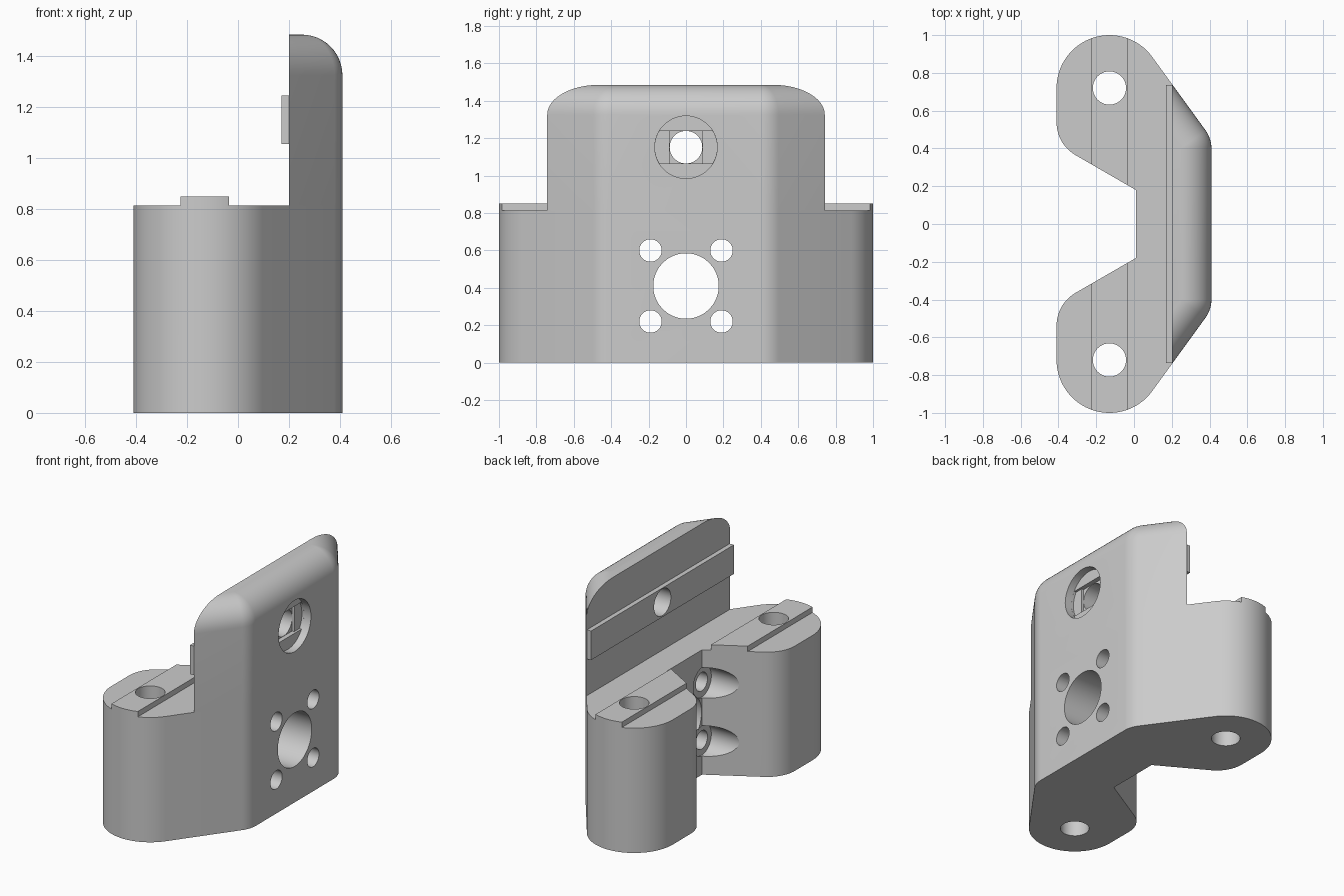
import bpy, bmesh, math
from mathutils import Matrix, Vector

if "Cube" in bpy.data.objects:
    bpy.data.objects.remove(bpy.data.objects["Cube"], do_unlink=True)

grey = bpy.data.materials.new("light grey")
grey.use_nodes = True
grey.diffuse_color = (0.6, 0.6, 0.6, 1)
grey.node_tree.nodes["Principled BSDF"].inputs["Base Color"].default_value = (0.6, 0.6, 0.6, 1)

# Main dimensions
FRONT, WALL, NOTCH = 0.41, 0.20, 0.01      # x positions
DECK, RIB_TOP, TOP = 0.815, 0.85, 1.485    # z positions
LOBE = Vector((-0.13, 0.72))
LOBE_R, CORNER_R, INNER_R, EDGE_R = 0.28, 0.162, 0.2, 0.16
SLOPE = math.radians(36)


def arc(c, r, a0, a1, n):
    return [(c[0] + r * math.cos(a0 + (a1 - a0) * i / n),
             c[1] + r * math.sin(a0 + (a1 - a0) * i / n)) for i in range(n + 1)]


def slope_y(x, inset):
    """y of the slanted outer side at x, moved inwards by inset."""
    return LOBE.y + (LOBE_R - inset - math.cos(SLOPE) * (x - LOBE.x)) / math.sin(SLOPE)


def mirrored(half):
    return half + [(x, -y) for x, y in reversed(half)]


def finish(name, bm):
    bmesh.ops.recalc_face_normals(bm, faces=bm.faces)
    me = bpy.data.meshes.new(name)
    bm.to_mesh(me)
    bm.free()
    me.materials.append(grey)
    ob = bpy.data.objects.new(name, me)
    bpy.context.collection.objects.link(ob)
    return ob


def loft(name, layers):
    """Closed solid through (outline, z) layers of equal length."""
    bm = bmesh.new()
    rings = [[bm.verts.new((x, y, z)) for x, y in pts] for pts, z in layers]
    bm.faces.new(rings[0])
    bm.faces.new(rings[-1])
    for a, b in zip(rings, rings[1:]):
        for i in range(len(a)):
            j = (i + 1) % len(a)
            bm.faces.new((a[i], a[j], b[j], b[i]))
    return finish(name, bm)


def box(name, lo, hi):
    bm = bmesh.new()
    lo, hi = Vector(lo), Vector(hi)
    bmesh.ops.create_cube(bm, size=1, matrix=Matrix.Translation((lo + hi) / 2)
                          @ Matrix.Diagonal((*(hi - lo), 1)))
    return finish(name, bm)


def cylinder(name, centre, r, length, along_x=False):
    bm = bmesh.new()
    turn = Matrix.Rotation(math.pi / 2, 4, 'Y') if along_x else Matrix()
    bmesh.ops.create_cone(bm, cap_ends=True, segments=48, radius1=r, radius2=r,
                          depth=length, matrix=Matrix.Translation(centre) @ turn)
    return finish(name, bm)


def x_hole(x0, x1, y, z, r):
    return cylinder("hole_cutter", ((x0 + x1) / 2, y, z), r, x1 - x0, True)


def combine(ob, tool, operation='DIFFERENCE'):
    """Apply a boolean and remove the helper object."""
    tool.hide_render = True
    mod = ob.modifiers.new("cut", 'BOOLEAN')
    mod.object, mod.operation, mod.solver = tool, operation, 'EXACT'
    bpy.context.view_layer.objects.active = ob
    bpy.ops.object.modifier_apply(modifier=mod.name)
    bpy.data.objects.remove(tool, do_unlink=True)


# Lower body: two rounded lobes joined by a bridge with a tapered notch
cx = FRONT - CORNER_R
corner = (cx, slope_y(cx, CORNER_R))
ix = -FRONT + INNER_R
inner = (ix, 0.18 + (INNER_R - 0.5 * (ix - NOTCH)) / math.cos(math.pi / 6))
half = (arc(corner, CORNER_R, 0, SLOPE, 8) + arc(LOBE, LOBE_R, SLOPE, math.pi, 32)
        + arc(inner, INNER_R, math.pi, math.pi * 4 / 3, 12) + [(NOTCH, 0.18)])
outline = mirrored(half)
body = loft("bracket_body", [(outline, 0), (outline, RIB_TOP)])

# Lower the deck on both sides of the raised rib
combine(body, box("deck_cutter", (-1, -2, DECK), (-0.225, 2, 1)))
combine(body, box("deck_cutter", (-0.035, -2, DECK), (1, 2, 1)))

# Vertical bolt holes, centre bore, and four screw holes with head recesses
combine(body, x_hole(-0.2, 0.6, 0, 0.41, 0.175))
for side in (-1, 1):
    combine(body, cylinder("hole_cutter", (LOBE.x, side * LOBE.y, 0.4), 0.088, 2))
    for z in (0.22, 0.60):
        combine(body, x_hole(-0.6, 0.02, side * 0.19, z, 0.1))
        combine(body, x_hole(-0.2, 0.6, side * 0.19, z, 0.06))

# Upright plate: its outer edge rolls over into the flat top
layers = []
for i in range(-1, 13):
    a = max(i, 0) / 12 * math.pi / 2
    inset = EDGE_R * (1 - math.cos(a))
    z = DECK if i < 0 else TOP - EDGE_R * (1 - math.sin(a))
    side = arc(corner, CORNER_R - inset, 0, SLOPE, 8) + [(WALL, slope_y(WALL, inset))]
    layers.append((mirrored(side), z))
plate = loft("upright_plate", layers)

# Locating strip on the inner face of the plate
strip = box("locating_strip", (0.17, -0.737, 1.055), (WALL, 0.737, 1.245))

# Plate hole with a stepped recess: round, then slot, then square
HZ, HR = 1.152, 0.087
combine(strip, x_hole(0, 0.6, 0, HZ, HR))
combine(plate, x_hole(0, 0.6, 0, HZ, HR))
combine(plate, x_hole(FRONT - 0.05, 0.6, 0, HZ, 0.167))
slot = x_hole(FRONT - 0.065, 0.5, 0, HZ, 0.1665)
combine(slot, box("slot_limit", (0, -1, HZ - HR - 0.001), (1, 1, HZ + HR + 0.001)), 'INTERSECT')
combine(plate, slot)
combine(plate, box("square_cutter", (FRONT - 0.08, -HR - 0.001, HZ - HR - 0.001),
                   (0.5, HR + 0.001, HZ + HR + 0.001)))

# Smooth the curved surfaces, keep the edges crisp
for ob in (body, plate, strip):
    bpy.ops.object.select_all(action='DESELECT')
    ob.select_set(True)
    bpy.context.view_layer.objects.active = ob
    bpy.ops.object.shade_smooth_by_angle(angle=math.radians(30))
